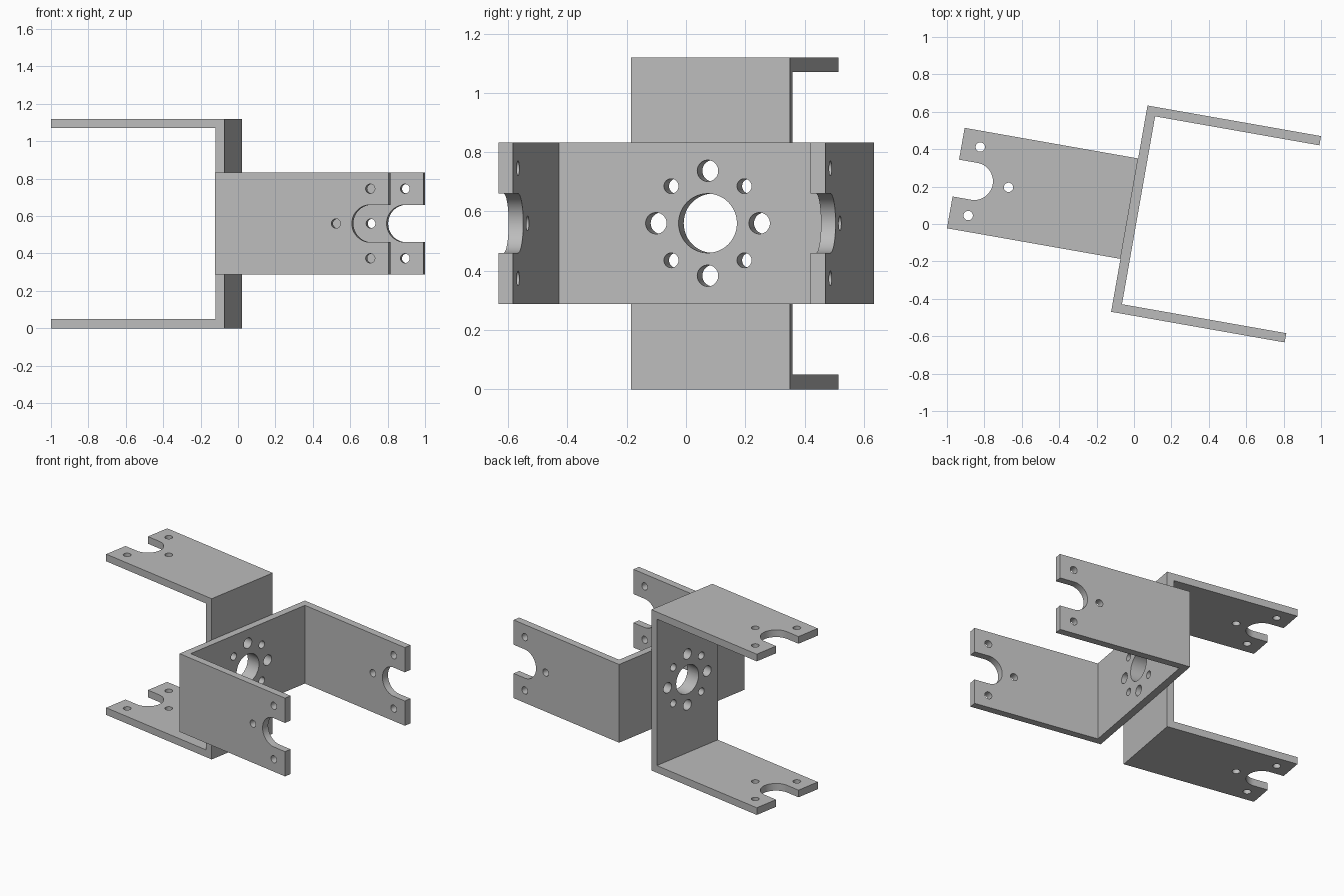
import bpy, bmesh
from math import sin, cos, pi, radians
from mathutils import Matrix, Vector

if "Cube" in bpy.data.objects:
    bpy.data.objects.remove(bpy.data.objects["Cube"], do_unlink=True)

LENGTH, HALF_SPAN, HALF_WIDTH, WALL = 0.942, 0.56, 0.2725, 0.05
NOTCH_X = LENGTH - 0.1

metal = bpy.data.materials.new("grey metal")
metal.use_nodes = True
GREY = (0.5, 0.5, 0.5, 1)
metal.diffuse_color = GREY
metal.node_tree.nodes["Principled BSDF"].inputs["Base Color"].default_value = GREY


def prism(bm, points, place, low, high):
    """Extrude a 2D outline from low to high; place(a, b, depth) gives 3D."""
    base = [bm.verts.new(place(a, b, low)) for a, b in points]
    top = [bm.verts.new(place(a, b, high)) for a, b in points]
    bm.faces.new(base)
    bm.faces.new(top[::-1])
    for i in range(len(points)):
        j = (i + 1) % len(points)
        bm.faces.new((base[j], base[i], top[i], top[j]))


def arc(a, b, r, start=0.0, sweep=2 * pi, steps=48):
    return [(a + r * cos(start + sweep * i / steps),
             b + r * sin(start + sweep * i / steps)) for i in range(steps)]


def along_x(a, b, d):
    return Vector((d, a, b))


def along_y(a, b, d):
    return Vector((a, d, b))


def along_z(a, b, d):
    return Vector((a, b, d))


def make_object(name, bm):
    bmesh.ops.recalc_face_normals(bm, faces=bm.faces[:])
    mesh = bpy.data.meshes.new(name)
    bm.to_mesh(mesh)
    bm.free()
    obj = bpy.data.objects.new(name, mesh)
    bpy.context.collection.objects.link(obj)
    return obj


def make_bracket(name, matrix):
    # U-shaped channel
    bm = bmesh.new()
    s, t = HALF_SPAN, HALF_SPAN - WALL
    outline = [(0, -s), (LENGTH, -s), (LENGTH, -t), (WALL, -t),
               (WALL, t), (LENGTH, t), (LENGTH, s), (0, s)]
    prism(bm, outline, along_z, -HALF_WIDTH, HALF_WIDTH)
    bracket = make_object(name, bm)
    bracket.data.materials.append(metal)

    # Centre bore and ring of alternating holes in the web
    bm = bmesh.new()
    prism(bm, arc(0, 0, 0.1), along_x, -0.03, 0.08)
    for i in range(8):
        angle, r = i * pi / 4, (0.036, 0.025)[i % 2]
        hole = arc(0.177 * cos(angle), 0.177 * sin(angle), r)
        prism(bm, hole, along_x, -0.03, 0.08)
    # Open notch and three screw holes through both arms
    notch = arc(NOTCH_X, 0, 0.1, pi / 2, pi)
    notch += [(NOTCH_X, -0.1), (LENGTH + 0.1, -0.1), (LENGTH + 0.1, 0.1)]
    prism(bm, notch, along_y, -0.7, 0.7)
    for angle in (pi / 2, pi, -pi / 2):
        hole = arc(NOTCH_X + 0.186 * cos(angle), 0.186 * sin(angle), 0.025)
        prism(bm, hole, along_y, -0.7, 0.7)
    cutter = make_object(name + "_cutter", bm)
    cutter.hide_render = True

    # Cut the holes and bake the result
    mod = bracket.modifiers.new("holes", "BOOLEAN")
    mod.operation, mod.solver, mod.object = "DIFFERENCE", "EXACT", cutter
    bpy.context.view_layer.update()
    graph = bpy.context.evaluated_depsgraph_get()
    cut = bpy.data.meshes.new_from_object(bracket.evaluated_get(graph))
    bracket.modifiers.clear()
    bracket.data = cut
    bpy.data.objects.remove(cutter, do_unlink=True)

    bracket.matrix_world = matrix
    bpy.ops.object.select_all(action="DESELECT")
    bracket.select_set(True)
    bpy.context.view_layer.objects.active = bracket
    bpy.ops.object.shade_smooth_by_angle(angle=radians(30))


# Two brackets back to back, one turned a quarter about the shared bore
joint = Matrix.Translation((-0.025, 0.082, 0.56)) @ Matrix.Rotation(radians(-10), 4, "Z")
make_bracket("horizontal_bracket", joint)
make_bracket("vertical_bracket", joint @ Matrix.Rotation(pi, 4, "Z")
             @ Matrix.Rotation(pi / 2, 4, "X"))
